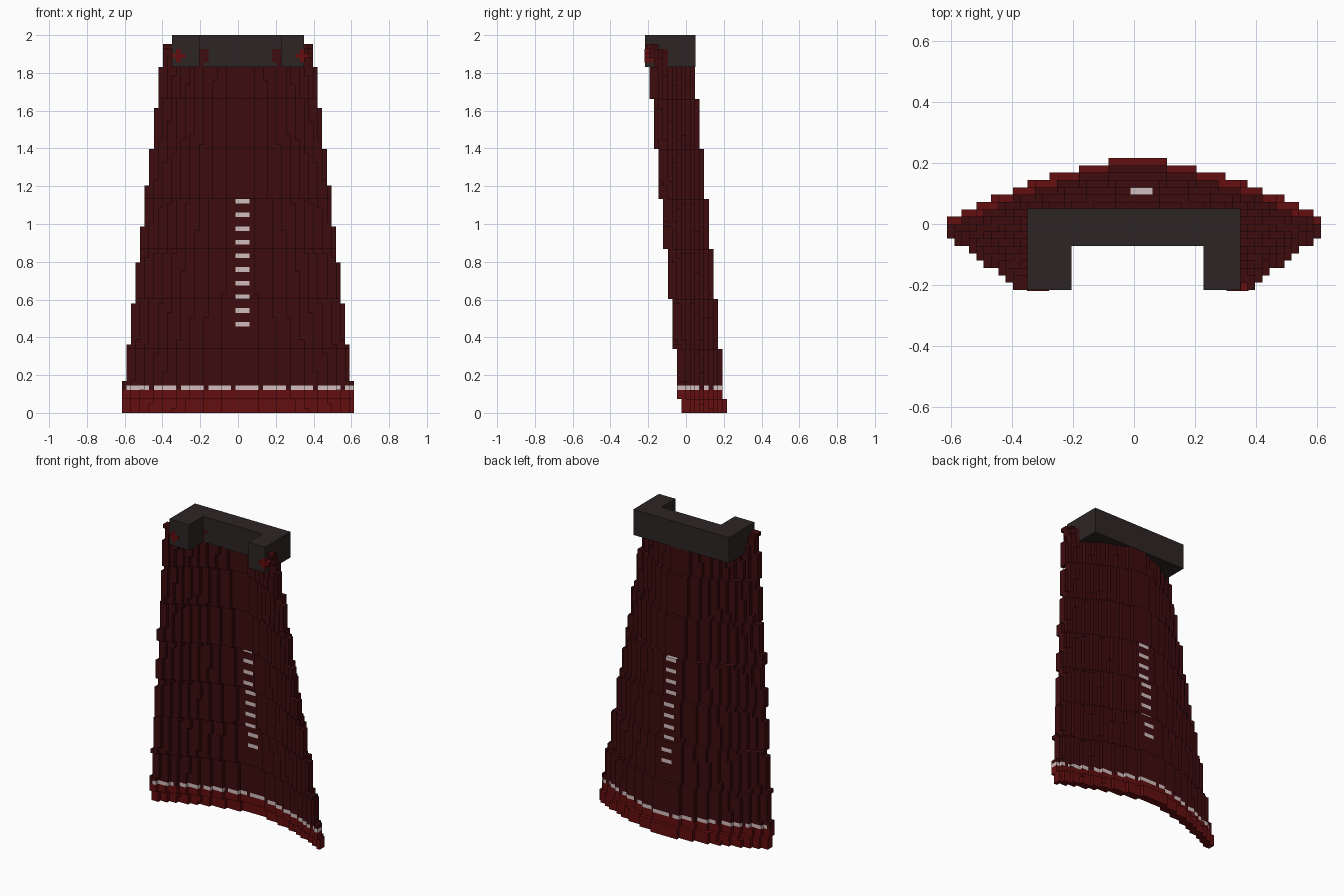
import bpy, bmesh, math

if "Cube" in bpy.data.objects:
    bpy.data.objects.remove(bpy.data.objects["Cube"])

V = 2 / 83  # size of one block


def material(name, rgb):
    m = bpy.data.materials.new(name)
    m.diffuse_color = (*rgb, 1)
    m.use_nodes = True
    m.node_tree.nodes["Principled BSDF"].inputs["Base Color"].default_value = m.diffuse_color
    return m


DARK_RED = material("dark red cloth", (0.048, 0.0037, 0.0044))
RED = material("red trim", (0.125, 0.0044, 0.0052))
PALE = material("pale stitching", (0.64, 0.51, 0.51))
CHARCOAL = material("charcoal collar", (0.027, 0.0185, 0.0185))

# Each direction with the four corners of that block face
SIDES = {
    (1, 0, 0): [(1, 0, 0), (1, 1, 0), (1, 1, 1), (1, 0, 1)],
    (-1, 0, 0): [(0, 0, 0), (0, 0, 1), (0, 1, 1), (0, 1, 0)],
    (0, 1, 0): [(0, 1, 0), (0, 1, 1), (1, 1, 1), (1, 1, 0)],
    (0, -1, 0): [(0, 0, 0), (1, 0, 0), (1, 0, 1), (0, 0, 1)],
    (0, 0, 1): [(0, 0, 1), (1, 0, 1), (1, 1, 1), (0, 1, 1)],
    (0, 0, -1): [(0, 0, 0), (0, 1, 0), (1, 1, 0), (1, 0, 0)],
}


def finish(name, bm, mats):
    mesh = bpy.data.meshes.new(name)
    bm.to_mesh(mesh)
    bm.free()
    for m in mats:
        mesh.materials.append(m)
    ob = bpy.data.objects.new(name, mesh)
    bpy.context.collection.objects.link(ob)
    return ob


def block_mesh(name, cells, mats):
    """Outer skin of a dictionary {(i, j, k): material index}."""
    bm = bmesh.new()
    corners = {}
    for (i, j, k), mat in cells.items():
        for (a, b, c), quad in SIDES.items():
            if (i + a, j + b, k + c) in cells:
                continue
            verts = []
            for p, q, r in quad:
                key = (i + p, j + q, k + r)
                if key not in corners:
                    corners[key] = bm.verts.new(
                        ((key[0] - 0.5) * V, key[1] * V, key[2] * V))
                verts.append(corners[key])
            bm.faces.new(verts).material_index = mat
    return finish(name, bm, mats)


def cloth_colour(i, k):
    if k < 5:
        return 1                                   # hem band
    if k == 5 and i % 6 != 5:
        return 2                                   # dashed hem stitching
    if 0 <= i <= 2 and 19 <= k <= 46 and (k - 19) % 3 == 0:
        return 2                                   # ladder of centre dashes
    return 0


# Cape: a curved sheet two blocks thick, narrowing and leaning forward upward
cloth = {}
for k in range(81):
    half = 25.24 - 0.1163 * k
    lean = (k + 8) // 11
    n = math.floor(half + 0.5)
    for i in range(-n, n + 1):
        t = min(abs(i - 0.5) / half, 1)
        j = 8 - lean - round(8 * t ** 1.5)
        # the top rows stay inside the collar, or show beside it
        if k >= 80 and abs(i) <= 14:
            continue
        for depth in (0, 1):
            cloth[(i, j - depth, k)] = cloth_colour(i, k)
block_mesh("cape", cloth, [DARK_RED, RED, PALE])

# Collar: extruded U-shaped profile
outline = [(-14.5, -9), (-8.5, -9), (-8.5, -3), (9.5, -3),
           (9.5, -9), (14.5, -9), (14.5, 2.1), (-14.5, 2.1)]
bm = bmesh.new()
base = bm.faces.new([bm.verts.new((x * V, y * V, 76 * V)) for x, y in outline])
top = bmesh.ops.extrude_face_region(bm, geom=[base])["geom"]
bmesh.ops.translate(bm, vec=(0, 0, 7 * V),
                    verts=[g for g in top if isinstance(g, bmesh.types.BMVert)])
bmesh.ops.recalc_face_normals(bm, faces=bm.faces)
finish("collar", bm, [CHARCOAL])

# Clasps: small cross shapes set into the collar ends
for name, ci in (("left_clasp", -13), ("right_clasp", 14)):
    cross = {(ci + a, j, 78 + c): 0
             for a in (-1, 0, 1) for c in (-1, 0, 1) if a == 0 or c == 0
             for j in (-9, -8)}
    ob = block_mesh(name, cross, [RED])
    ob.location.y = -0.003
    ob.location.x = -0.002 if ci < 0 else 0.002
